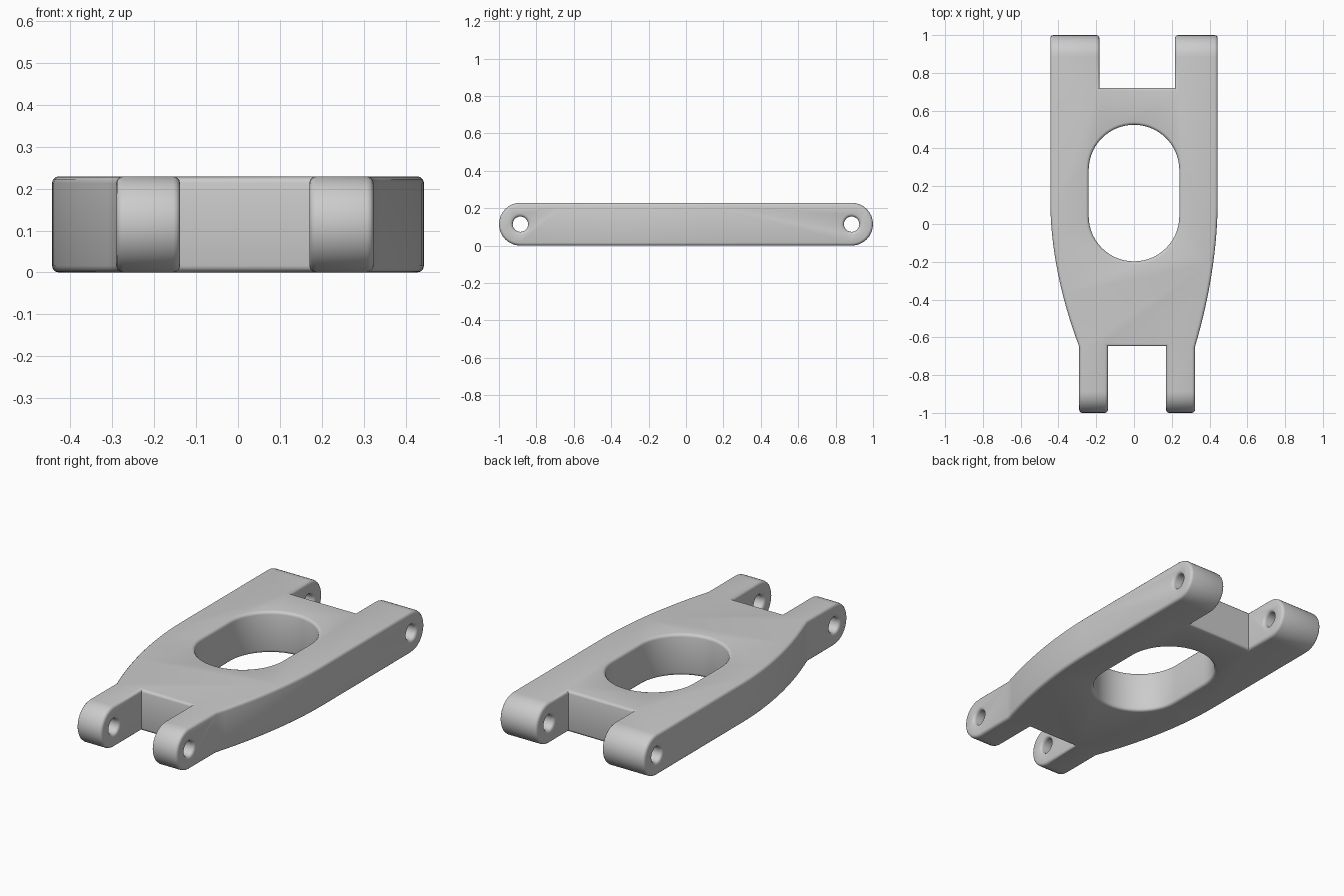
import bpy, bmesh
from math import pi, sin, cos, radians
from mathutils import Vector

if "Cube" in bpy.data.objects:
    bpy.data.objects.remove(bpy.data.objects["Cube"])

H = 0.229            # plate thickness
R = H / 2            # radius of the rounded ends
PIN_Y = 1 - R        # pin hole centres


def prism(name, pts, start, depth):
    """Extrude a closed 3D profile from pts + start along depth."""
    bm = bmesh.new()
    face = bm.faces.new([bm.verts.new(Vector(p) + Vector(start)) for p in pts])
    ext = bmesh.ops.extrude_face_region(bm, geom=[face])
    bmesh.ops.translate(bm, vec=depth,
                        verts=[v for v in ext["geom"] if isinstance(v, bmesh.types.BMVert)])
    bmesh.ops.recalc_face_normals(bm, faces=bm.faces)
    me = bpy.data.meshes.new(name)
    bm.to_mesh(me)
    bm.free()
    ob = bpy.data.objects.new(name, me)
    bpy.context.collection.objects.link(ob)
    return ob


def stadium(r, c0, c1, n):
    """Rounded slot outline (across, along) with end centres c0 < c1."""
    top = [(r * cos(pi * i / n), c1 + r * sin(pi * i / n)) for i in range(n + 1)]
    low = [(-r * cos(pi * i / n), c0 - r * sin(pi * i / n)) for i in range(n + 1)]
    return top + low


def boolean(ob, cutter, op):
    cutter.hide_render = True
    mod = ob.modifiers.new(op.title(), 'BOOLEAN')
    mod.object, mod.operation, mod.solver = cutter, op, 'EXACT'
    bpy.context.view_layer.objects.active = ob
    bpy.ops.object.modifier_apply(modifier=mod.name)
    bpy.data.objects.remove(cutter)


def flank(x_end, x_full, n=14):
    """Curved side from the wide body down to the narrow fork."""
    return [(x_full + (x_end - x_full) * (i / n) ** 1.9, 0.12 - 0.77 * i / n)
            for i in range(n + 1)]


# top-view outline with both forks
outline = ([(-0.443, 1.1), (-0.183, 1.1), (-0.183, 0.72), (0.217, 0.72), (0.217, 1.1), (0.443, 1.1)]
           + flank(0.323, 0.443)
           + [(0.323, -1.1), (0.17, -1.1), (0.17, -0.647), (-0.138, -0.647),
              (-0.138, -1.1), (-0.29, -1.1)]
           + flank(-0.29, -0.443)[::-1])
arm = prism("link_arm", [(x, y, 0) for x, y in outline], (0, 0, -0.1), (0, 0, 0.5))

# rounded-end side profile
side = prism("side_profile", [(0, y, z + R) for z, y in stadium(R, -PIN_Y, PIN_Y, 16)],
             (-0.7, 0, 0), (1.4, 0, 0))
boolean(arm, side, 'INTERSECT')

# central slot
slot = prism("slot_cutter", [(x, y, 0) for x, y in stadium(0.24, 0.042, 0.285, 28)],
             (0, 0, -0.2), (0, 0, 0.7))
boolean(arm, slot, 'DIFFERENCE')

# pin holes through both forks
for y in (-PIN_Y, PIN_Y):
    ring = [(0, y + 0.041 * cos(2 * pi * i / 24), R + 0.041 * sin(2 * pi * i / 24))
            for i in range(24)]
    boolean(arm, prism("pin_cutter", ring, (-0.7, 0, 0), (1.4, 0, 0)), 'DIFFERENCE')

# soften every convex edge
bm = bmesh.new()
bm.from_mesh(arm.data)
bmesh.ops.remove_doubles(bm, verts=bm.verts, dist=1e-5)
edges = [e for e in bm.edges if e.is_manifold and e.calc_face_angle_signed() > radians(40)]
bmesh.ops.bevel(bm, geom=edges, offset=0.016, offset_type='OFFSET', segments=3,
                profile=0.5, affect='EDGES', clamp_overlap=False)
bm.to_mesh(arm.data)
bm.free()

bpy.ops.object.select_all(action='DESELECT')
arm.select_set(True)
bpy.context.view_layer.objects.active = arm
bpy.ops.object.shade_smooth_by_angle(angle=radians(35))
